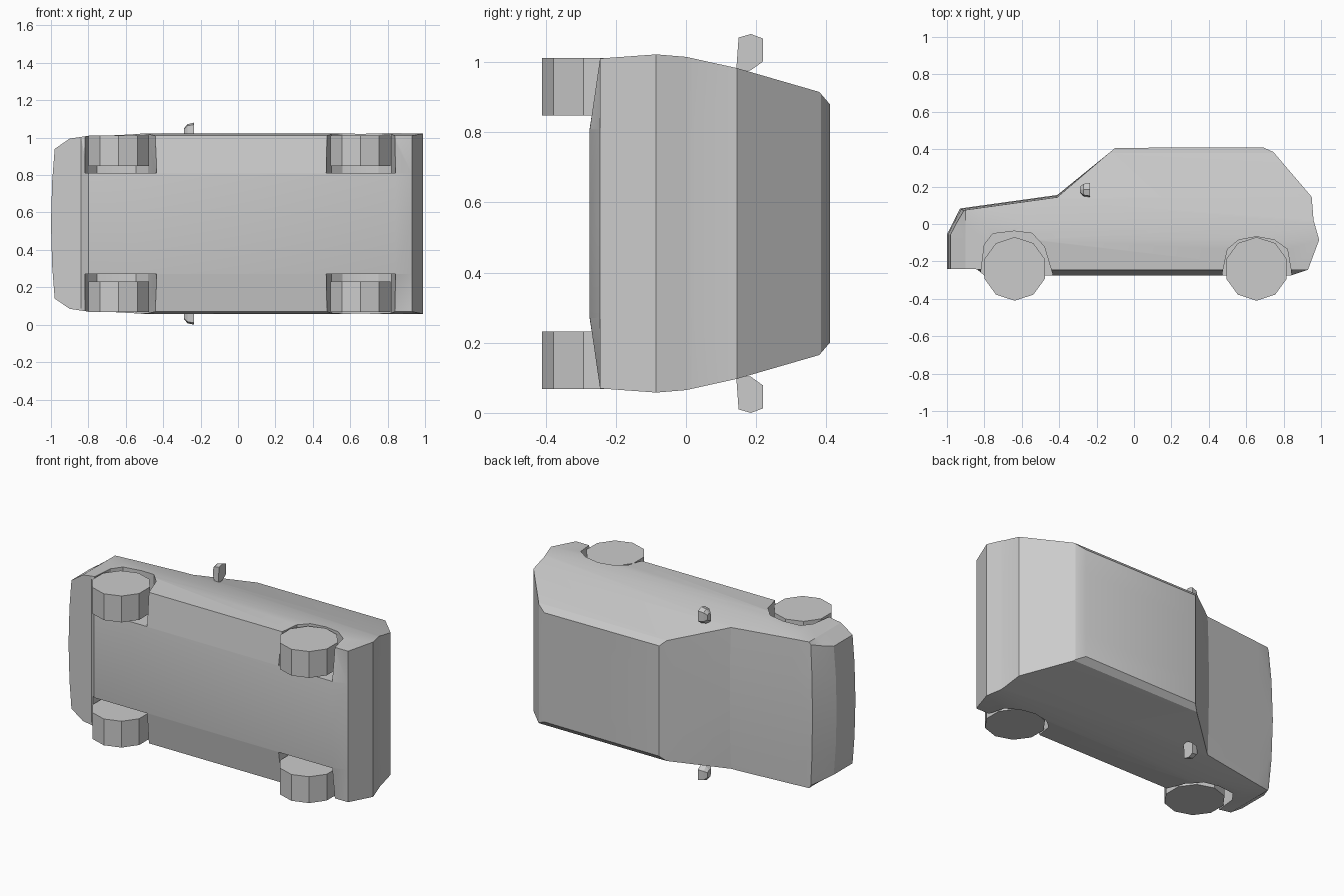
import bpy, bmesh, math
from mathutils import Vector

cube = bpy.data.objects.get("Cube")
if cube:
    bpy.data.objects.remove(cube, do_unlink=True)

MID = 0.54  # the car lies on its side: length x, roof towards +y, width z

paint = bpy.data.materials.new("plain_grey")
paint.use_nodes = True
GREY = (0.6, 0.6, 0.6, 1)
paint.diffuse_color = GREY
paint.node_tree.nodes["Principled BSDF"].inputs["Base Color"].default_value = GREY


def finish(name, bm):
    bmesh.ops.recalc_face_normals(bm, faces=bm.faces[:])
    mesh = bpy.data.meshes.new(name)
    bm.to_mesh(mesh)
    bm.free()
    mesh.materials.append(paint)
    ob = bpy.data.objects.new(name, mesh)
    bpy.context.collection.objects.link(ob)
    return ob


def loft(name, rings):
    """Closed solid through rings with equal point counts."""
    bm = bmesh.new()
    rows = [[bm.verts.new(p) for p in r] for r in rings]
    n = len(rows[0])
    for a, b in zip(rows, rows[1:]):
        for i in range(n):
            bm.faces.new((a[i], a[(i + 1) % n], b[(i + 1) % n], b[i]))
    bm.faces.new(rows[0])
    bm.faces.new(rows[-1])
    return finish(name, bm)


def interp(table, v):
    if v <= table[0][0]:
        return table[0][1]
    for (a, fa), (b, fb) in zip(table, table[1:]):
        if v <= b:
            return fa + (fb - fa) * (v - a) / (b - a)
    return table[-1][1]


# Body: side profile swept across the width, then shaped
profile = [(-1, -.24), (-1, -.055), (-.93, .083), (-.41, .155), (-.10, .407),
           (.69, .41), (.745, .385), (.95, .145), (.96, .02), (.99, -.085),
           (.93, -.245), (.84, -.245), (-.80, -.245), (-.84, -.242)]
width_by_height = [(-.25, .47), (-.085, .482), (0, .475), (.145, .443),
                   (.38, .375), (.41, .34)]
width_by_length = [(-1, .40), (-.9, .455), (-.8, .47), (-.55, .482)]

body = loft("body", [[(x, y, t) for x, y in profile]
                     for t in (-1, -.57, 0, .57, 1)])
bm = bmesh.new()
bm.from_mesh(body.data)
cuts = [((0, y, 0), (0, 1, 0)) for y in (-.085, 0, .145, .38)]
cuts += [((x, 0, 0), (1, 0, 0)) for x in (-.9, -.8, -.55)]
for co, no in cuts:
    bmesh.ops.bisect_plane(bm, geom=bm.verts[:] + bm.edges[:] + bm.faces[:],
                           dist=1e-4, plane_co=co, plane_no=no)
for v in bm.verts:
    x, y, t = v.co
    half = min(interp(width_by_height, y), interp(width_by_length, x))
    if x < -.9:                      # bowed nose
        v.co.x += .02 * t * t
    if x < -.3 and y > .05:          # crowned bonnet and windscreen
        v.co.y -= .012 * t * t
    if y < -.2 and abs(t) < .9 and -.81 < x < .85:   # lowered floor
        v.co.y = -.275
    v.co.z = MID + t * half
bmesh.ops.triangulate(bm, faces=bm.faces[:])
bmesh.ops.recalc_face_normals(bm, faces=bm.faces[:])
bm.to_mesh(body.data)
bm.free()

# Wheel wells
front_arch = [(-.835, -.4), (-.815, -.23), (-.80, -.11), (-.755, -.052), (-.64, -.038),
              (-.545, -.05), (-.48, -.12), (-.435, -.27), (-.42, -.4)]
rear_arch = [(.455, -.4), (.475, -.25), (.50, -.135), (.56, -.085), (.655, -.068),
             (.75, -.085), (.82, -.135), (.84, -.25), (.85, -.4)]
bpy.context.view_layer.objects.active = body
for arch in (front_arch, rear_arch):
    for s in (1, -1):
        cutter = loft("well_cutter", [[(x, y, MID + s * d) for x, y in arch]
                                      for d in (.27, .7)])
        cutter.hide_render = True
        mod = body.modifiers.new("well", "BOOLEAN")
        mod.operation = "DIFFERENCE"
        mod.solver = "EXACT"
        mod.object = cutter
        bpy.ops.object.modifier_apply(modifier=mod.name)
        bpy.data.objects.remove(cutter, do_unlink=True)
bpy.ops.object.select_all(action="DESELECT")
body.select_set(True)
bpy.ops.object.shade_smooth_by_angle(angle=math.radians(25))

# Wheels: ten-sided drums
for label, cx in (("front", -.638), ("rear", .655)):
    for side, s in (("right", 1), ("left", -1)):
        ring = [(cx + .17 * math.sin(k * math.tau / 10),
                 -.24 + .17 * math.cos(k * math.tau / 10)) for k in range(10)]
        loft(f"{label}_wheel_{side}",
             [[(x, y, MID + s * d) for x, y in ring] for d in (.308, .472)])

# Door mirrors: faceted pods, smaller towards the nose
pod = [(.15, .53), (.185, .54), (.22, .527), (.22, .462), (.185, .437), (.143, .432)]
centre = Vector((.183, .488))
for side, s in (("right", 1), ("left", -1)):
    rings = []
    for x, scale in ((-.236, 1), (-.27, .85), (-.288, .45)):
        pts = [centre + (Vector(p) - centre) * scale for p in pod]
        rings.append([(x, p.x, MID + s * p.y) for p in pts])
    loft(f"door_mirror_{side}", rings)
